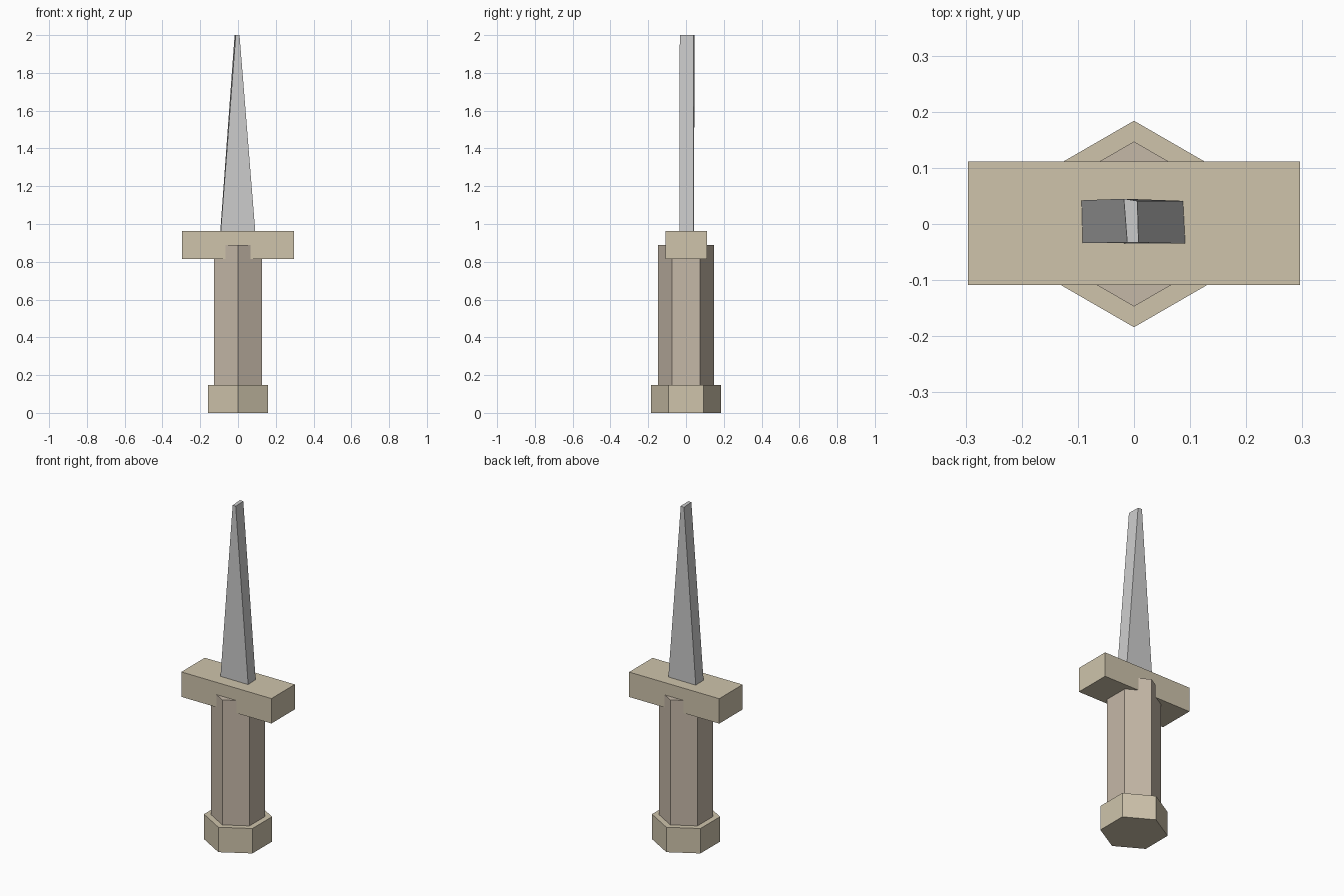
import bpy
import bmesh

if "Cube" in bpy.data.objects:
    bpy.data.objects.remove(bpy.data.objects["Cube"])


def material(name, rgb):
    mat = bpy.data.materials.new(name)
    mat.diffuse_color = (*rgb, 1)
    mat.use_nodes = True
    mat.node_tree.nodes["Principled BSDF"].inputs["Base Color"].default_value = mat.diffuse_color
    return mat


brass = material("brass", (0.62, 0.55, 0.41))
leather = material("leather", (0.56, 0.48, 0.39))
steel = material("steel", (0.62, 0.63, 0.64))


def add_object(name, bm, mat):
    bmesh.ops.recalc_face_normals(bm, faces=bm.faces)
    mesh = bpy.data.meshes.new(name)
    bm.to_mesh(mesh)
    bm.free()
    mesh.materials.append(mat)
    obj = bpy.data.objects.new(name, mesh)
    bpy.context.collection.objects.link(obj)


def loft(name, bottom, z0, top, z1, mat):
    """Closed solid between two outlines with equal point counts."""
    bm = bmesh.new()
    a = [bm.verts.new((x, y, z0)) for x, y in bottom]
    b = [bm.verts.new((x, y, z1)) for x, y in top]
    bm.faces.new(a)
    bm.faces.new(b)
    n = len(a)
    for i in range(n):
        j = (i + 1) % n
        bm.faces.new((a[i], a[j], b[j], b[i]))
    add_object(name, bm, mat)


def hexagon(r):
    w = r * 0.866
    return [(0, r), (-w, r / 2), (-w, -r / 2), (0, -r), (w, -r / 2), (w, r / 2)]


# Hexagonal pommel and grip, points facing front and back
loft("pommel", hexagon(0.184), 0, hexagon(0.184), 0.148, brass)
loft("grip", hexagon(0.147), 0.074, hexagon(0.147), 0.89, leather)

# Straight crossguard
guard = [(-0.296, -0.109), (0.296, -0.109), (0.296, 0.111), (-0.296, 0.111)]
loft("crossguard", guard, 0.815, guard, 0.963, brass)

# Tapered, slightly skewed blade rooted inside the guard
root = [(-0.097, -0.034), (0.097, -0.035), (0.093, 0.041), (-0.099, 0.042)]
tip = [(-0.012, -0.033), (0.008, -0.033), (0.006, 0.041), (-0.018, 0.045)]
loft("blade", root, 0.89, tip, 2.0, steel)
